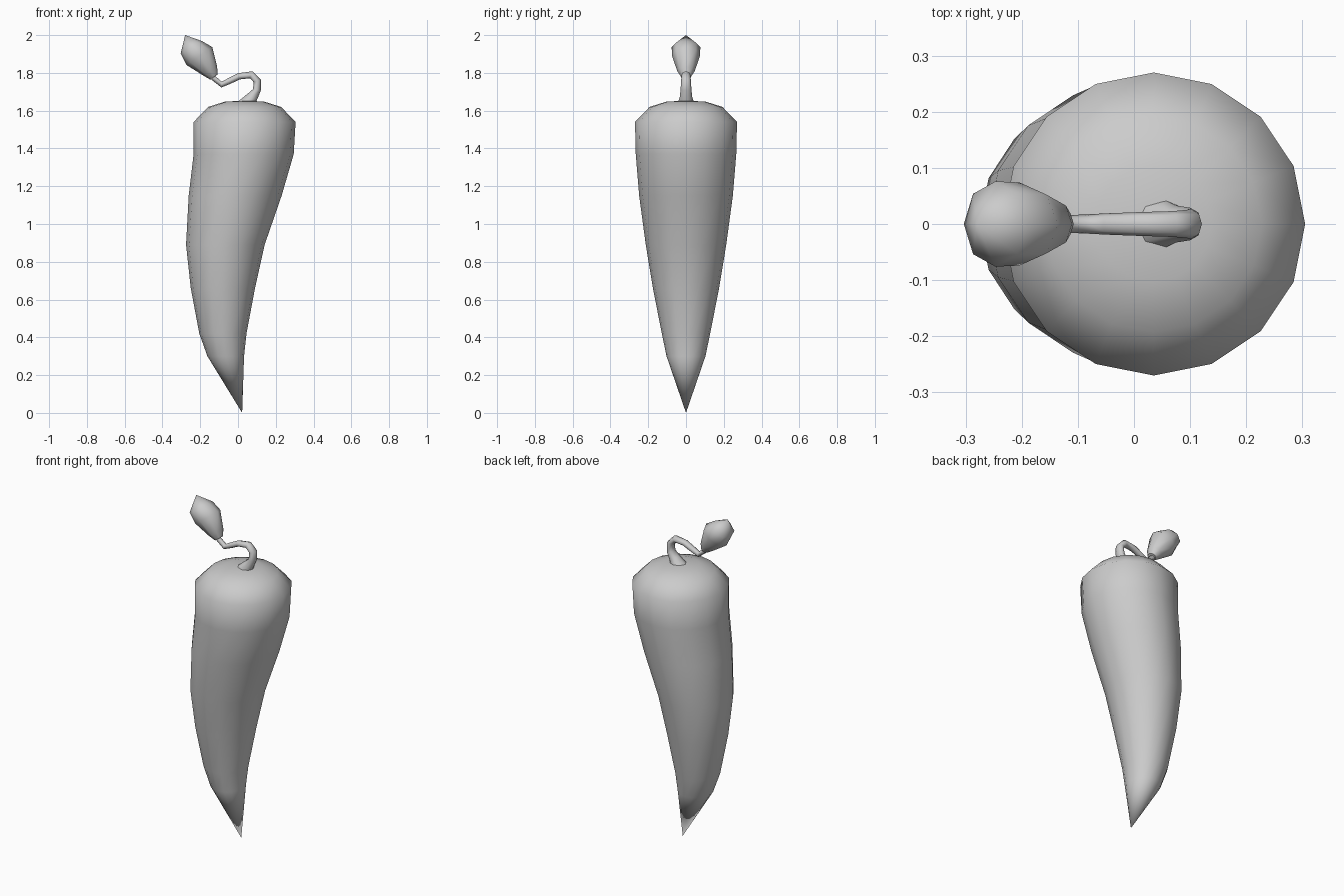
import bpy, bmesh, math
from mathutils import Vector

if "Cube" in bpy.data.objects:
    bpy.data.objects.remove(bpy.data.objects["Cube"])


def loft(name, rings, sides, angle):
    """Skin rings of (x, z, in-plane radius, y radius, tilt in degrees); radius 0 is a point."""
    bm = bmesh.new()
    loops = []
    for x, z, rp, ry, tilt in rings:
        t = math.radians(tilt)
        across = Vector((math.cos(t), 0, math.sin(t)))
        c = Vector((x, 0, z))
        if rp == 0:
            loops.append([bm.verts.new(c)])
            continue
        loops.append([bm.verts.new(c + across * rp * math.cos(a) + Vector((0, ry * math.sin(a), 0)))
                      for a in (2 * math.pi * i / sides for i in range(sides))])
    for a, b in zip(loops, loops[1:]):
        for i in range(sides):
            j = (i + 1) % sides
            if len(a) == 1:
                bm.faces.new((a[0], b[j], b[i]))
            elif len(b) == 1:
                bm.faces.new((a[i], a[j], b[0]))
            else:
                bm.faces.new((a[i], a[j], b[j], b[i]))
    for end in (loops[0], loops[-1]):
        if len(end) > 1:
            bm.faces.new(end)
    bmesh.ops.recalc_face_normals(bm, faces=bm.faces)
    mesh = bpy.data.meshes.new(name)
    bm.to_mesh(mesh)
    bm.free()
    ob = bpy.data.objects.new(name, mesh)
    bpy.context.collection.objects.link(ob)
    bpy.ops.object.select_all(action='DESELECT')
    ob.select_set(True)
    bpy.context.view_layer.objects.active = ob
    bpy.ops.object.shade_smooth_by_angle(angle=math.radians(angle))
    return ob


# Curved pepper body, bottom tip to domed top
loft("pepper_body", [
    (0.022, 0.0, 0, 0, 0),
    (-0.065, 0.30, 0.097, 0.103, 0),
    (-0.080, 0.42, 0.125, 0.128, 0),
    (-0.080, 0.66, 0.170, 0.175, 0),
    (-0.067, 0.89, 0.208, 0.213, 0),
    (-0.015, 1.15, 0.246, 0.248, 0),
    (0.030, 1.37, 0.265, 0.266, 0),
    (0.035, 1.54, 0.270, 0.270, 0),
    (0.035, 1.62, 0.193, 0.193, 0),
    (0.035, 1.648, 0.103, 0.103, 0),
    (0.035, 1.653, 0, 0, 0)], 16, 60)

# Hooked stem with a flared base
loft("stem", [
    (0.045, 1.635, 0.050, 0.047, -12),
    (0.075, 1.672, 0.030, 0.033, -35),
    (0.100, 1.710, 0.021, 0.029, -10),
    (0.102, 1.757, 0.020, 0.026, 18),
    (0.070, 1.790, 0.020, 0.023, 68),
    (0.005, 1.782, 0.017, 0.021, 108),
    (-0.048, 1.756, 0.016, 0.019, 117),
    (-0.087, 1.738, 0.015, 0.017, 85),
    (-0.132, 1.775, 0.014, 0.015, 45)], 8, 80)

# Small bud-shaped leaf at the stem end
loft("leaf_bud", [
    (-0.127, 1.778, 0.024, 0.026, 35),
    (-0.146, 1.809, 0.043, 0.046, 35),
    (-0.204, 1.889, 0.083, 0.074, 35),
    (-0.247, 1.936, 0.065, 0.076, 30),
    (-0.280, 2.0, 0, 0, 0)], 8, 60)
